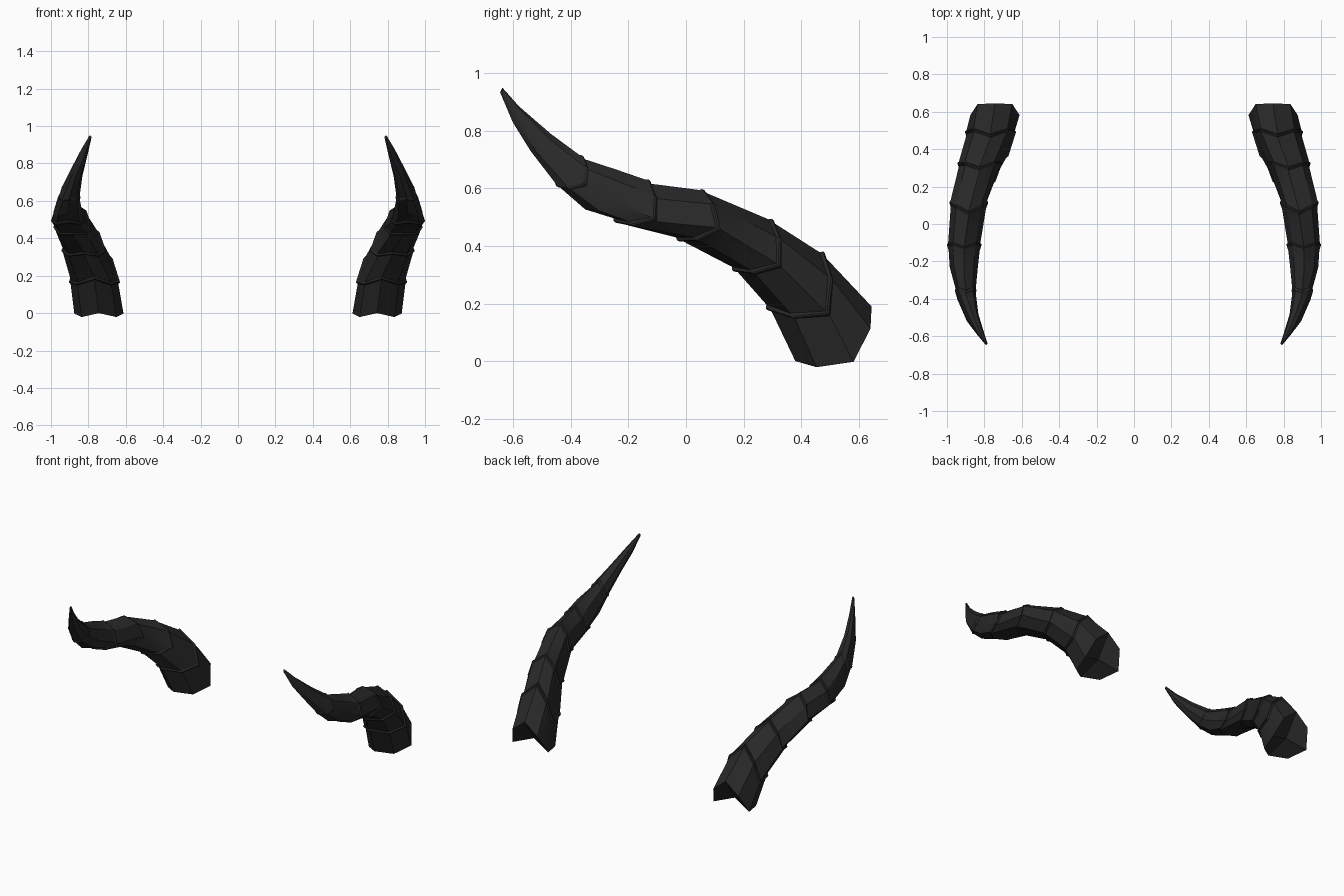
import bpy, math
from mathutils import Vector

if "Cube" in bpy.data.objects:
    bpy.data.objects.remove(bpy.data.objects["Cube"])

black = bpy.data.materials.new("horn black")
black.diffuse_color = (0.022, 0.022, 0.022, 1)
black.use_nodes = True
black.node_tree.nodes["Principled BSDF"].inputs["Base Color"].default_value = black.diffuse_color

SIDES = 8
# station: top (y,z), bottom (y,z), outer x, inner x, side sag toward base, ridge flag
STATIONS = [
    ((.645, .19), (.38, .00), .875, .612, .12, 0),
    ((.475, .373), (.285, .185), .897, .638, .16, 1),
    ((.298, .488), (.167, .318), .938, .712, .115, 1),
    ((.058, .592), (-.025, .422), .982, .785, .11, 1),
    ((-.13, .625), (-.245, .487), .995, .82, .10, 1),
    ((-.24, .665), (-.35, .527), .985, .835, .08, 0),
    ((-.36, .71), (-.447, .61), .955, .845, .065, 1),
    ((-.47, .79), (-.54, .73), .905, .832, .035, 0),
    ((-.58, .885), (-.602, .83), .845, .803, .015, 0),
    ((-.638, .95), (-.646, .934), .798, .783, .004, 0),
]


def ring(st, sx, scale=1.0, shift=0.0):
    """Saddle-shaped octagon: its sides sag toward the base of the horn."""
    (ty, tz), (by, bz), xo, xi, sag, _ = st
    mid = Vector((0, (ty + by) / 2, (tz + bz) / 2))
    half = Vector((0, (ty - by) / 2, (tz - bz) / 2))
    axis = Vector((0, -half.z, half.y)).normalized()   # toward the tip
    pts = []
    for i in range(SIDES):
        a = 2 * math.pi * i / SIDES
        p = mid + half * math.cos(a) * scale
        p += axis * (shift - sag * math.sin(a) ** 2)
        p.x = (xo + xi) / 2 + (xo - xi) / 2 * math.sin(a) * scale
        p.x *= sx
        pts.append(p)
    return pts


def horn(name, sx):
    rings = []
    for st in STATIONS:
        if st[5]:      # raised growth ridge
            rings += [ring(st, sx, .985, -.012), ring(st, sx, 1.05, -.004),
                      ring(st, sx, 1.05, .004), ring(st, sx, .97, .012)]
        else:
            rings.append(ring(st, sx))
    verts = [p for r in rings for p in r]
    faces = []
    for k in range(len(rings) - 1):
        for i in range(SIDES):
            a, b = k * SIDES + i, k * SIDES + (i + 1) % SIDES
            f = (a, b, b + SIDES, a + SIDES)
            faces.append(f if sx < 0 else f[::-1])
    # base fan and tip cap
    c = len(verts)
    verts.append(sum(rings[0], Vector()) / SIDES)
    n = (len(rings) - 1) * SIDES
    for i in range(SIDES):
        f = (c, (i + 1) % SIDES, i)
        faces.append(f if sx < 0 else f[::-1])
    tip = tuple(range(n, n + SIDES))
    faces.append(tip if sx < 0 else tip[::-1])
    me = bpy.data.meshes.new(name)
    me.from_pydata([tuple(v) for v in verts], [], faces)
    me.materials.append(black)
    ob = bpy.data.objects.new(name, me)
    bpy.context.collection.objects.link(ob)
    bpy.context.view_layer.objects.active = ob
    # make normals consistent and outward, then soften shallow edges
    bpy.ops.object.select_all(action='DESELECT')
    ob.select_set(True)
    bpy.ops.object.mode_set(mode='EDIT')
    bpy.ops.mesh.select_all(action='SELECT')
    bpy.ops.mesh.normals_make_consistent(inside=False)
    bpy.ops.object.mode_set(mode='OBJECT')
    bpy.ops.object.shade_smooth_by_angle(angle=math.radians(30))


horn("right_horn", 1)
horn("left_horn", -1)
